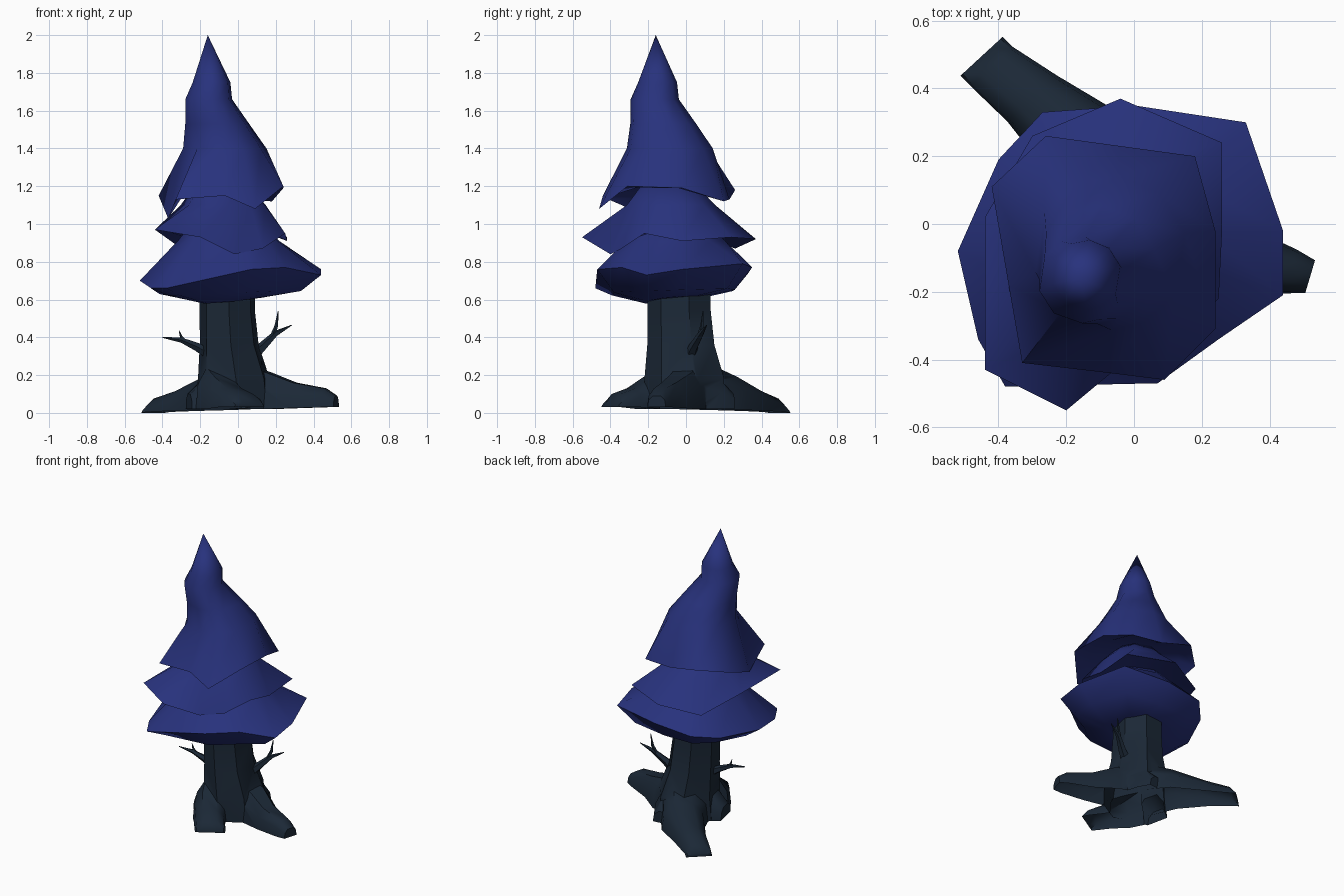
import bpy, bmesh, math
from mathutils import Vector

if "Cube" in bpy.data.objects:
    bpy.data.objects.remove(bpy.data.objects["Cube"])


def material(name, rgb):
    m = bpy.data.materials.new(name)
    m.use_nodes = True
    m.diffuse_color = (*rgb, 1)
    bsdf = m.node_tree.nodes["Principled BSDF"]
    bsdf.inputs["Base Color"].default_value = (*rgb, 1)
    bsdf.inputs["Roughness"].default_value = 0.9
    return m


BLUE = material("indigo_foliage", (0.021, 0.032, 0.205))
BARK = material("dark_bark", (0.011, 0.021, 0.037))


def loft(name, rings, mat, angle):
    """Skin a list of equal-length closed rings and cap both ends."""
    bm = bmesh.new()
    rows = [[bm.verts.new(p) for p in ring] for ring in rings]
    n = len(rows[0])
    for a, b in zip(rows, rows[1:]):
        for i in range(n):
            j = (i + 1) % n
            bm.faces.new((a[i], a[j], b[j], b[i]))
    bm.faces.new(rows[0])
    bm.faces.new(rows[-1])
    bmesh.ops.remove_doubles(bm, verts=bm.verts, dist=0.0005)
    bmesh.ops.recalc_face_normals(bm, faces=bm.faces)
    mesh = bpy.data.meshes.new(name)
    bm.to_mesh(mesh)
    bm.free()
    mesh.materials.append(mat)
    mesh.shade_smooth()
    mesh.set_sharp_from_angle(angle=math.radians(angle))
    obj = bpy.data.objects.new(name, mesh)
    bpy.context.scene.collection.objects.link(obj)
    return obj


def tier(name, rim, under, above):
    """Foliage skirt: ragged rim, round rings above (x, y, z, radius),
    and rings below (scale, height, flatness, tilt)."""
    rim = [Vector(p) for p in rim]
    mid = sum(rim, Vector()) / len(rim)
    angles = [math.atan2(p.y - mid.y, p.x - mid.x) for p in rim]
    rings = []
    for scale, z, flat, tilt in under:
        ring = []
        for p in rim:
            dx, dy = (p.x - mid.x) * scale, (p.y - mid.y) * scale
            ring.append((mid.x + dx, mid.y + dy, p.z + (z - p.z) * flat + tilt * (dx + dy)))
        rings.append(ring)
    rings.append(rim)
    for x, y, z, r in above:
        rings.append([(x + r * math.cos(a), y + r * math.sin(a), z) for a in angles])
    loft(name, rings, BLUE, 50)


# Foliage: three overlapping skirts
tier("lower_foliage",
     [(.44, -.02, .76), (.33, .30, .79), (0, .35, .77), (-.27, .33, .74),
      (-.40, .19, .71), (-.52, -.08, .70), (-.46, -.34, .66), (-.38, -.48, .66),
      (.07, -.47, .76), (.25, -.34, .77), (.44, -.21, .73)],
     [(.35, .6, 1, .08), (.78, .63, .9, .02)],
     [(-.05, -.06, .91, .27), (-.06, -.07, 1.02, .17)])

tier("middle_foliage",
     [(.26, -.02, .91), (.26, .24, .93), (-.04, .37, .92), (-.30, .26, .87),
      (-.44, .02, .97), (-.44, -.43, .97), (-.20, -.55, .93), (-.02, -.40, .84),
      (.13, -.34, .87), (.25, -.22, .95)],
     [(.3, .98, 1, 0), (.8, .95, .6, 0)],
     [(-.08, -.08, 1.10, .235), (-.09, -.09, 1.2, .15)])

tier("upper_foliage",
     [(.24, -.02, 1.19), (.18, .20, 1.12), (-.04, .23, 1.13), (-.26, .26, 1.18),
      (-.42, .11, 1.15), (-.37, -.18, 1.03), (-.33, -.41, 1.13), (-.07, -.44, 1.15),
      (.09, -.46, 1.08), (.24, -.31, 1.2)],
     [(.25, 1.22, 1, 0), (.75, 1.19, .7, 0)],
     [(-.07, -.085, 1.40, .228), (-.11, -.12, 1.53, .175),
      (-.155, -.165, 1.66, .128), (-.14, -.15, 1.75, .103), (-.16, -.16, 2, 0)])


# Trunk: seven-sided, flared towards the ground
def trunk_ring(x, y, z, rx, ry):
    return [(x + rx * math.cos(a), y + ry * math.sin(a), z)
            for a in (math.tau * (i + .3) / 7 for i in range(7))]


trunk = loft("trunk", [trunk_ring(*s) for s in (
    (-.02, 0, .02, .21, .22), (-.02, 0, .18, .195, .22),
    (-.045, -.02, .36, .16, .185), (-.055, -.03, .54, .15, .175),
    (-.055, -.03, .72, .15, .175))], BARK, 55)


# Roots: stations of (x, y, half width, top, bottom)
def root(name, stations):
    first, last = Vector(stations[0][:2]), Vector(stations[-1][:2])
    run = (last - first).normalized()
    side = Vector((-run.y, run.x))
    section = ((-1, 0), (-.9, .6), (-.45, 1), (.45, 1), (.9, .6), (1, 0))
    rings = [[(x + side.x * w * u, y + side.y * w * u, low + (top - low) * v)
              for u, v in section] for x, y, w, top, low in stations]
    return loft(name, rings, BARK, 55)


roots = [
    root("back_root", [(-.04, .05, .17, .27, .02), (-.14, .23, .14, .19, .015),
                       (-.3, .37, .1, .115, .01), (-.42, .465, .085, .075, .005),
                       (-.45, .495, .085, .02, 0)]),
    root("side_root", [(0, 0, .14, .27, .02), (.16, -.02, .12, .215, .02),
                       (.3, -.09, .09, .16, .025), (.46, -.14, .068, .13, .03),
                       (.52, -.155, .05, .09, .03)]),
    root("front_root", [(-.12, -.1, .12, .24, .02), (-.08, -.2, .11, .19, .02),
                        (-.02, -.29, .1, .13, .03), (.04, -.37, .1, .1, .03),
                        (.06, -.4, .095, .05, .03)]),
    root("small_right_root", [(-.05, -.03, .14, .22, .02), (-.19, -.06, .11, .17, .02),
                              (-.26, -.075, .08, .1, .02)]),
    root("small_back_root", [(.02, .05, .14, .22, .02), (.01, .18, .11, .17, .02),
                             (0, .25, .08, .1, .02)]),
]

# Join the roots to the trunk and leave the underside open
for part in roots:
    join = trunk.modifiers.new(part.name, "BOOLEAN")
    join.operation, join.solver, join.object = "UNION", "EXACT", part
bpy.context.view_layer.update()
bm = bmesh.new()
bm.from_object(trunk, bpy.context.evaluated_depsgraph_get())
trunk.modifiers.clear()
for part in roots:
    bpy.data.objects.remove(part)
bm.normal_update()
ground = [f for f in bm.faces if f.normal.z < -.8 and f.calc_center_median().z < .05]
bmesh.ops.delete(bm, geom=ground, context="FACES")
bm.to_mesh(trunk.data)
bm.free()
trunk.data.shade_smooth()
trunk.data.set_sharp_from_angle(angle=math.radians(45))


# Bare branches: tapering five-sided tubes along (x, y, z, radius)
def branch(name, path):
    pts = [Vector(p[:3]) for p in path]
    rings = []
    for i, p in enumerate(path):
        run = pts[min(i + 1, len(pts) - 1)] - pts[max(i - 1, 0)]
        turn = run.to_track_quat("Z", "Y")
        rings.append([pts[i] + turn @ Vector((p[3] * math.cos(a), p[3] * math.sin(a), 0))
                      for a in (math.tau * k / 5 for k in range(5))])
    loft(name, rings, BARK, 60)


branch("left_branch", [(.07, .02, .29, .035), (.13, .04, .35, .026),
                       (.2, .08, .42, .016), (.285, .11, .465, .002)])
branch("left_twig", [(.18, .07, .4, .014), (.203, .085, .46, .01), (.213, .09, .54, .002)])
branch("right_branch", [(-.15, -.05, .31, .03), (-.22, -.06, .35, .023),
                        (-.30, -.075, .385, .014), (-.40, -.09, .4, .003)])
branch("right_twig", [(-.27, -.07, .37, .012), (-.30, -.07, .4, .008), (-.312, -.07, .435, .002)])
